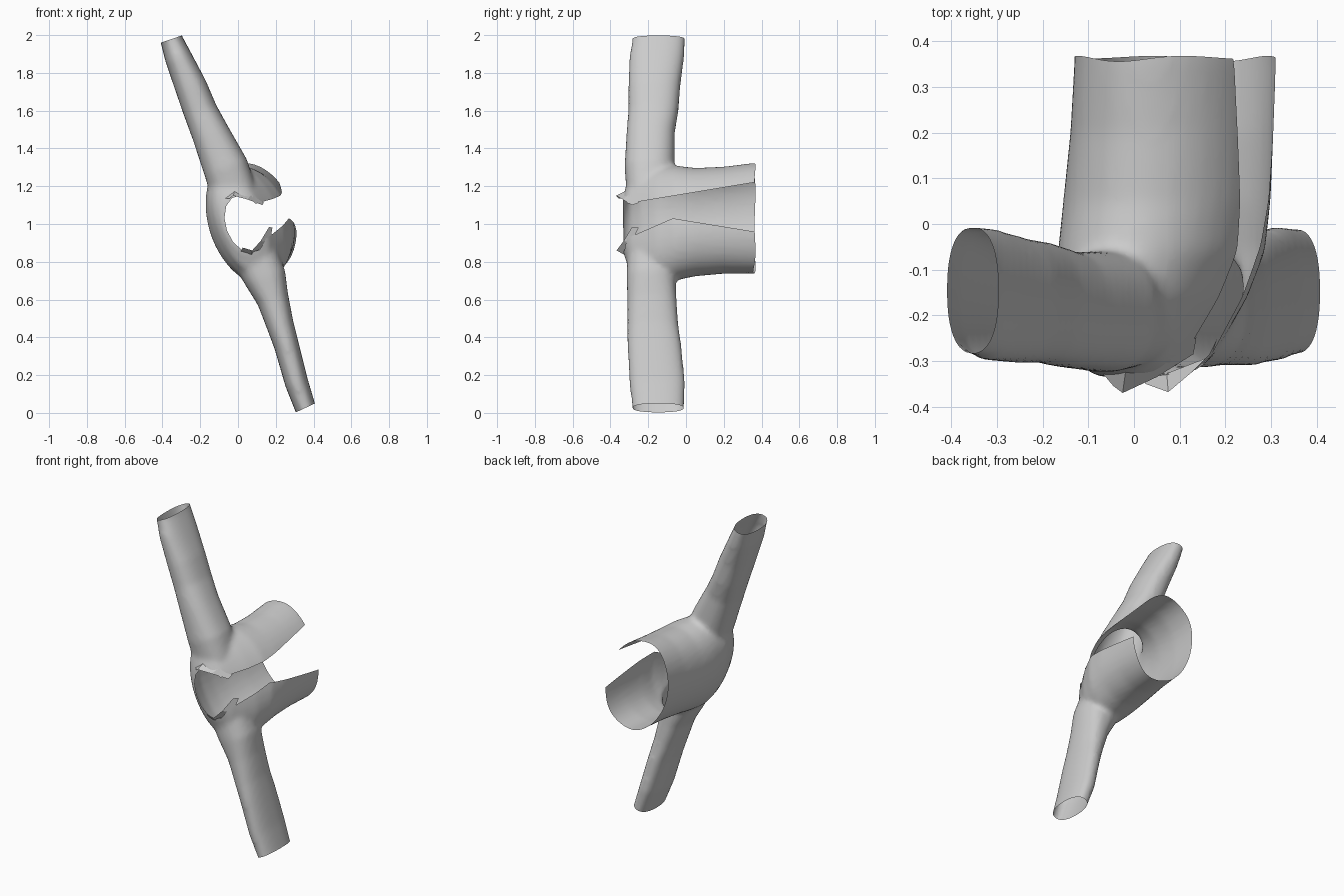
import bpy, bmesh, math
from mathutils import Vector
from mathutils.bvhtree import BVHTree

if "Cube" in bpy.data.objects:
    bpy.data.objects.remove(bpy.data.objects["Cube"])

D = Vector((0.34, 0, -0.94))   # shoulder-to-shoulder direction
F = Vector((0.94, 0, 0.34))    # direction the chest faces
Y = Vector((0, 1, 0))


def loft(bm, rings, n=40, power=1.0):
    """Closed loft through rings given as (center, half axis 1, half axis 2)."""
    def s(v):
        return math.copysign(abs(v) ** power, v)
    loops = []
    for c, a, b in rings:
        loops.append([bm.verts.new(Vector(c) + a * s(math.cos(t)) + b * s(math.sin(t)))
                      for t in (2 * math.pi * i / n for i in range(n))])
    for p, q in zip(loops, loops[1:]):
        for i in range(n):
            j = (i + 1) % n
            bm.faces.new((p[i], p[j], q[j], q[i]))
    bm.faces.new(loops[0])
    bm.faces.new(loops[-1])


def add_object(name, bm):
    me = bpy.data.meshes.new(name)
    bm.to_mesh(me)
    bm.free()
    ob = bpy.data.objects.new(name, me)
    bpy.context.collection.objects.link(ob)
    return ob


def cut(bm, co, no, clear=False):
    bmesh.ops.bisect_plane(bm, geom=bm.verts[:] + bm.edges[:] + bm.faces[:], dist=1e-5,
                           plane_co=co, plane_no=no, clear_outer=clear)


# Torso sections: y, centre x, centre z, half width, half depth
torso = [(0.42, 0.09, 1.03, 0.305, 0.205), (0.35, 0.09, 1.03, 0.302, 0.208),
         (0.2, 0.083, 1.02, 0.292, 0.212), (0.05, 0.072, 1.01, 0.295, 0.217),
         (-0.06, 0.06, 1.005, 0.315, 0.213), (-0.16, 0.038, 1.0, 0.33, 0.19),
         (-0.24, 0.022, 1.0, 0.32, 0.155), (-0.3, 0.017, 1.0, 0.26, 0.125),
         (-0.335, 0.017, 1.0, 0.15, 0.09)]
# Sleeve sections: x, z, half thickness, y min, y max
upper = [(-0.375, 2.04, 0.055, -0.285, -0.005), (-0.35, 1.97, 0.06, -0.285, -0.005),
         (-0.315, 1.88, 0.072, -0.3, -0.01), (-0.25, 1.73, 0.085, -0.305, -0.03),
         (-0.2, 1.6, 0.09, -0.305, -0.04), (-0.145, 1.48, 0.1, -0.315, -0.06),
         (-0.065, 1.3, 0.12, -0.325, -0.06), (0.0, 1.1, 0.12, -0.31, -0.08)]
lower = [(0.39, -0.06, 0.052, -0.28, -0.01), (0.355, 0.03, 0.056, -0.285, -0.01),
         (0.31, 0.16, 0.062, -0.3, -0.005), (0.256, 0.36, 0.066, -0.31, -0.025),
         (0.225, 0.46, 0.072, -0.31, -0.04), (0.185, 0.6, 0.085, -0.31, -0.05),
         (0.142, 0.72, 0.113, -0.315, -0.055), (0.06, 0.9, 0.125, -0.31, -0.08)]

# Solid jacket, blended into one skin
bm = bmesh.new()
loft(bm, [((x, y, z), D * w, F * d) for y, x, z, w, d in torso])
for sleeve in (upper, lower):
    loft(bm, [((x, (a + b) / 2, z), F * h, Y * (b - a) / 2) for x, z, h, a, b in sleeve],
         power=0.85)
bmesh.ops.recalc_face_normals(bm, faces=bm.faces)
solid = add_object("jacket_solid", bm)
m = solid.modifiers.new("blend", 'REMESH')
m.mode = 'VOXEL'
m.voxel_size = 0.014
m = solid.modifiers.new("soften", 'SMOOTH')
m.factor = 0.5
m.iterations = 8
bm = bmesh.new()
bm.from_object(solid, bpy.context.evaluated_depsgraph_get())
bpy.data.objects.remove(solid)
skin = BVHTree.FromBMesh(bm)

# Open the hem and both cuffs
cut(bm, (0, 0.362, 0), (0, 1, 0), True)
cut(bm, (-0.35, 0, 1.98), (-0.32, 0, 0.95), True)
cut(bm, (0.358, 0, 0.027), (0.42, 0, -0.9), True)

# Front opening: edge heights along y
def z_up(y):
    return 1.11 + (y + 0.3) * 0.167

def z_low(y):
    return 0.93 + (y + 0.3) * 0.435 if y < -0.07 else 1.03 - (y + 0.07) * 0.163

cut(bm, (0, -0.3, 1.11), (0, -0.167, 1))
cut(bm, (0, -0.3, 0.93), (0, -0.435, 1))
cut(bm, (0, -0.07, 1.03), (0, 0.163, 1))

# Neck hole: elliptical prism
NC, NW, ND, N = Vector((0.04, 0, 1.0)), 0.153, 0.102, 14
planes = []
for i in range(N):
    t = 2 * math.pi * i / N
    no = (D * math.cos(t) / NW + F * math.sin(t) / ND).normalized()
    planes.append((NC + D * NW * math.cos(t) + F * ND * math.sin(t), no))
for co, no in planes:
    cut(bm, co, no)

def removed(f):
    c = f.calc_center_median()
    if c.x > 0.06 and z_low(c.y) < c.z < z_up(c.y):
        return True
    return c.y < -0.1 and all((c - co).dot(no) < 0 for co, no in planes)

bmesh.ops.delete(bm, geom=[f for f in bm.faces if removed(f)], context='FACES')
bmesh.ops.remove_doubles(bm, verts=bm.verts, dist=0.0008)
# Slight ripple along the hem
for v in bm.verts:
    if v.co.y > 0.1:
        w = (v.co.y - 0.1) / 0.26
        v.co.y += 0.006 * w * math.sin(22 * v.co.x + 9 * v.co.z)
for f in bm.faces:
    f.smooth = True
add_object("jacket", bm)

# Two collar flaps: (base, tip) pairs along the neckline, bases resting on the jacket
flaps = {"upper_collar": [((-0.06, -0.30, 1.13), (-0.045, -0.355, 1.135)),
                          ((-0.02, -0.30, 1.165), (-0.025, -0.37, 1.15)),
                          ((0.06, -0.28, 1.15), (0.05, -0.335, 1.13)),
                          ((0.14, -0.25, 1.115), (0.13, -0.285, 1.1))],
         "lower_collar": [((0.02, -0.30, 0.865), (0.025, -0.35, 0.875)),
                          ((0.07, -0.30, 0.845), (0.075, -0.368, 0.86)),
                          ((0.13, -0.26, 0.90), (0.12, -0.33, 0.91)),
                          ((0.18, -0.25, 0.98), (0.165, -0.285, 0.985))]}
for name, pairs in flaps.items():
    bm = bmesh.new()
    rows = [[bm.verts.new(skin.find_nearest(Vector(a))[0]), bm.verts.new(b)] for a, b in pairs]
    for p, q in zip(rows, rows[1:]):
        bm.faces.new((p[0], q[0], q[1], p[1]))
    add_object(name, bm)
